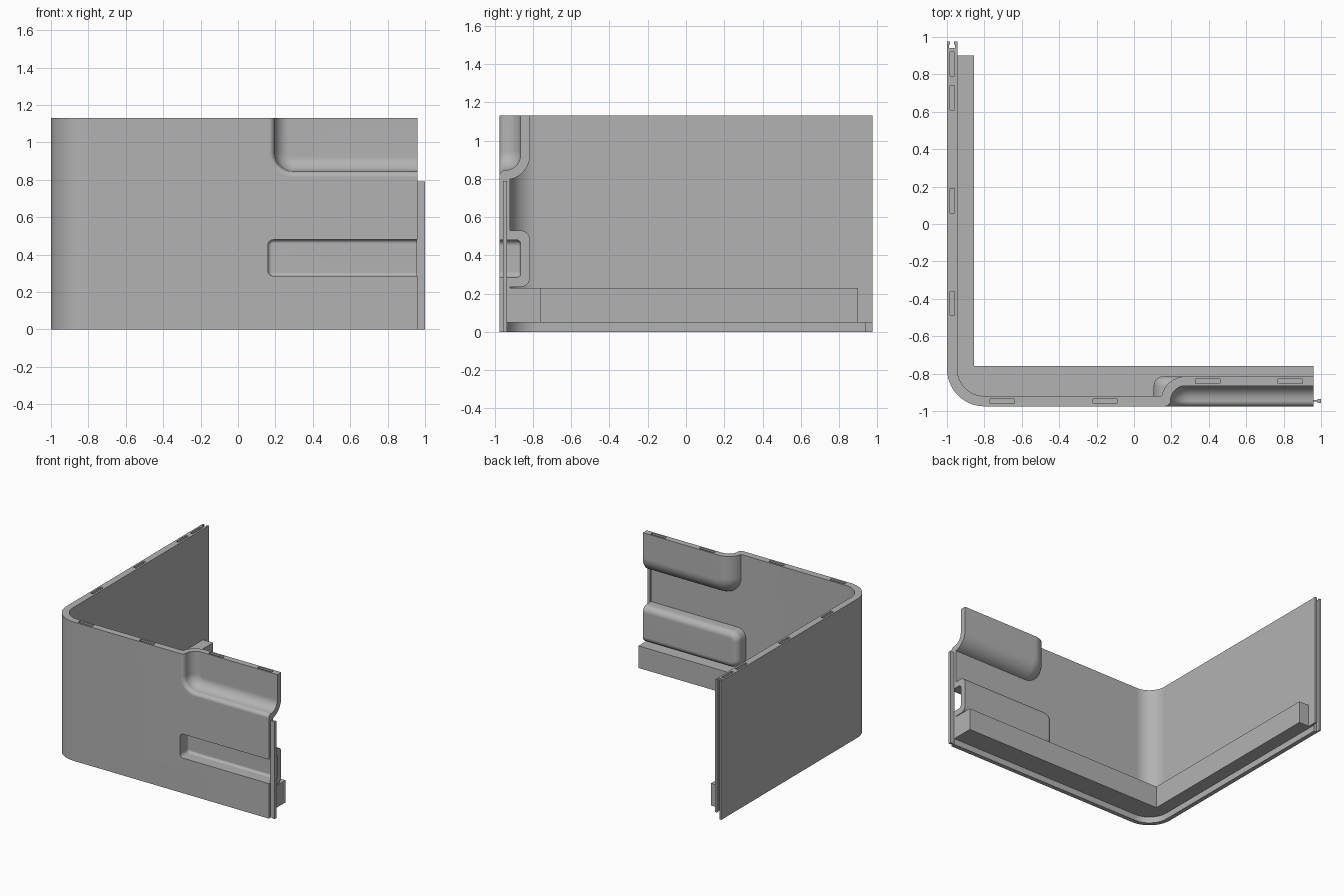
import bpy, bmesh
from math import sin, cos, pi

cube = bpy.data.objects.get("Cube")
if cube:
    bpy.data.objects.remove(cube)

grey = bpy.data.materials.new("grey_plastic")
grey.use_nodes = True
grey.diffuse_color = (0.45, 0.45, 0.45, 1)
grey.node_tree.nodes["Principled BSDF"].inputs["Base Color"].default_value = grey.diffuse_color

LEFT, FRONT, BACK, RIGHT, TOP = -1.0, -0.975, 0.975, 0.96, 1.13
THICK, CORNER = 0.055, 0.2


def loft(name, rings):
    """Closed solid through rings of points, capped at both ends."""
    bm = bmesh.new()
    loops = [[bm.verts.new(p) for p in ring] for ring in rings]
    n = len(loops[0])
    for a, b in zip(loops, loops[1:]):
        for i in range(n):
            j = (i + 1) % n
            bm.faces.new((a[i], a[j], b[j], b[i]))
    bm.faces.new(loops[0])
    bm.faces.new(loops[-1])
    bmesh.ops.recalc_face_normals(bm, faces=bm.faces)
    mesh = bpy.data.meshes.new(name)
    bm.to_mesh(mesh)
    bm.free()
    mesh.materials.append(grey)
    obj = bpy.data.objects.new(name, mesh)
    bpy.context.collection.objects.link(obj)
    return obj


def prism(name, outline, z0, z1):
    return loft(name, [[(x, y, z) for x, y in outline] for z in (z0, z1)])


def box(name, x0, x1, y0, y1, z0, z1):
    return prism(name, [(x0, y0), (x1, y0), (x1, y1), (x0, y1)], z0, z1)


def wall_line(d, end_x, end_y):
    """L-shaped line with a round corner, d inside the outer face."""
    r = CORNER - d
    cx, cy = LEFT + CORNER, FRONT + CORNER
    arc = [(cx - r * sin(a), cy - r * cos(a))
           for a in (pi / 2 * i / 12 for i in range(13))]
    return [(end_x, FRONT + d)] + arc + [(LEFT + d, end_y)]


def wall_band(d0, d1, end_x, end_y):
    return wall_line(d0, end_x, end_y) + wall_line(d1, end_x, end_y)[::-1]


def pocket(name, x0, z0, z1, radius, profile):
    """Rounded rectangle stepped through (inset, y) pairs, open past the right end."""
    rings = []
    for inset, y in profile:
        r = max(radius - inset, 0.004)
        lo_x, hi_x, lo_z, hi_z = x0 + inset + r, 1.3, z0 + inset + r, z1 - inset - r
        ring = []
        for k, (cx, cz) in enumerate([(hi_x, hi_z), (lo_x, hi_z), (lo_x, lo_z), (hi_x, lo_z)]):
            for i in range(9):
                a = pi / 2 * (k + i / 8)
                ring.append((cx + r * cos(a), y, cz + r * sin(a)))
        rings.append(ring)
    return loft(name, rings)


def cove(inset, y, r, steps=9):
    """Quarter arc from the pocket side onto its back."""
    return [(inset - r * cos(a), y + r * sin(a))
            for a in (pi / 2 * i / steps for i in range(steps + 1))]


def boolean(target, tool, operation):
    tool.hide_render = True
    mod = target.modifiers.new("cut", 'BOOLEAN')
    mod.operation, mod.solver, mod.object = operation, 'EXACT', tool
    bpy.context.view_layer.objects.active = target
    bpy.ops.object.modifier_apply(modifier=mod.name)
    bpy.data.objects.remove(tool)


# Corner wall, made oversize and trimmed last
wall = prism("corner_wall", wall_band(0, THICK, 1.15, BACK), 0, 1.25)

# Bulges behind the two recesses
lip = [(0.03 * sin(a), -0.945 - 0.03 * cos(a)) for a in (pi / 2 * i / 6 for i in range(6))]
upper_back = pocket("upper_bulge", 0.165, 0.815, 1.8, 0.13, cove(0.11, -0.945, 0.13))
grip_back = pocket("grip_bulge", 0.105, 0.235, 0.53, 0.07,
                   [(0, -0.945)] + cove(0.05, -0.865, 0.05, 7))
boolean(wall, upper_back, 'UNION')
boolean(wall, grip_back, 'UNION')

# Upper recess with a soft lip, and lower grip slot
upper_cut = pocket("upper_cutter", 0.165, 0.815, 1.8, 0.13,
                   [(0, -1.1)] + lip + cove(0.11, -0.945, 0.08))
grip_cut = pocket("grip_cutter", 0.16, 0.285, 0.48, 0.03,
                  [(0, -1.1)] + cove(0.02, -0.885, 0.02, 5))
boolean(wall, upper_cut, 'DIFFERENCE')
boolean(wall, grip_cut, 'DIFFERENCE')

# Trim top and right end, step the lower inside edge
boolean(wall, box("top_trim", -2, 2, -2, 2, TOP, 2), 'DIFFERENCE')
boolean(wall, box("end_trim", RIGHT, 2, -2, 2, -1, 2), 'DIFFERENCE')
boolean(wall, prism("step_cutter", wall_band(0.035, 0.19, 1.3, 1.2), -0.1, 0.05), 'DIFFERENCE')

# Joint groove in the back end, wider inside than at its mouth
groove = [(-0.988, 0.94), (-0.957, 0.94), (-0.957, 0.96), (-0.962, 0.96),
          (-0.962, 1.1), (-0.983, 1.1), (-0.983, 0.96), (-0.988, 0.96)]
boolean(wall, prism("groove_cutter", groove, -0.2, 1.5), 'DIFFERENCE')

# Peg slots along the top edge
slots = [(-0.973, y, 0.012, 0.065) for y in (0.855, 0.675, 0.125, -0.425)]
slots += [(x, -0.947, 0.065, 0.012) for x in (-0.705, -0.155)]
slots += [(x, -0.84, 0.065, 0.012) for x in (0.395, 0.835)]
for x, y, hx, hy in slots:
    boolean(wall, box("slot_cutter", x - hx, x + hx, y - hy, y + hy, TOP - 0.05, 1.3), 'DIFFERENCE')

# Inner ledge along the foot of both sides
ledge_line = wall_line(THICK - 0.002, RIGHT, 0.9)
ledge = prism("inner_ledge", ledge_line + [(-0.855, 0.9), (-0.855, -0.76), (RIGHT, -0.76)], 0.05, 0.23)

# Joint tongue on the right end: thin neck with a wider head
tongue = [(RIGHT - 0.005, -0.95), (0.98, -0.95), (0.98, -0.957), (1, -0.957),
          (1, -0.935), (0.98, -0.935), (0.98, -0.942), (RIGHT - 0.005, -0.942)]
joint = prism("joint_tongue", tongue, 0, 0.79)

# Smooth the rounded faces, keep the corners sharp
for obj in (wall, ledge, joint):
    bpy.ops.object.select_all(action='DESELECT')
    obj.select_set(True)
    bpy.context.view_layer.objects.active = obj
    bpy.ops.object.shade_smooth_by_angle(angle=pi / 6)
    weighted = obj.modifiers.new("weighted_normals", 'WEIGHTED_NORMAL')
    weighted.keep_sharp = True
